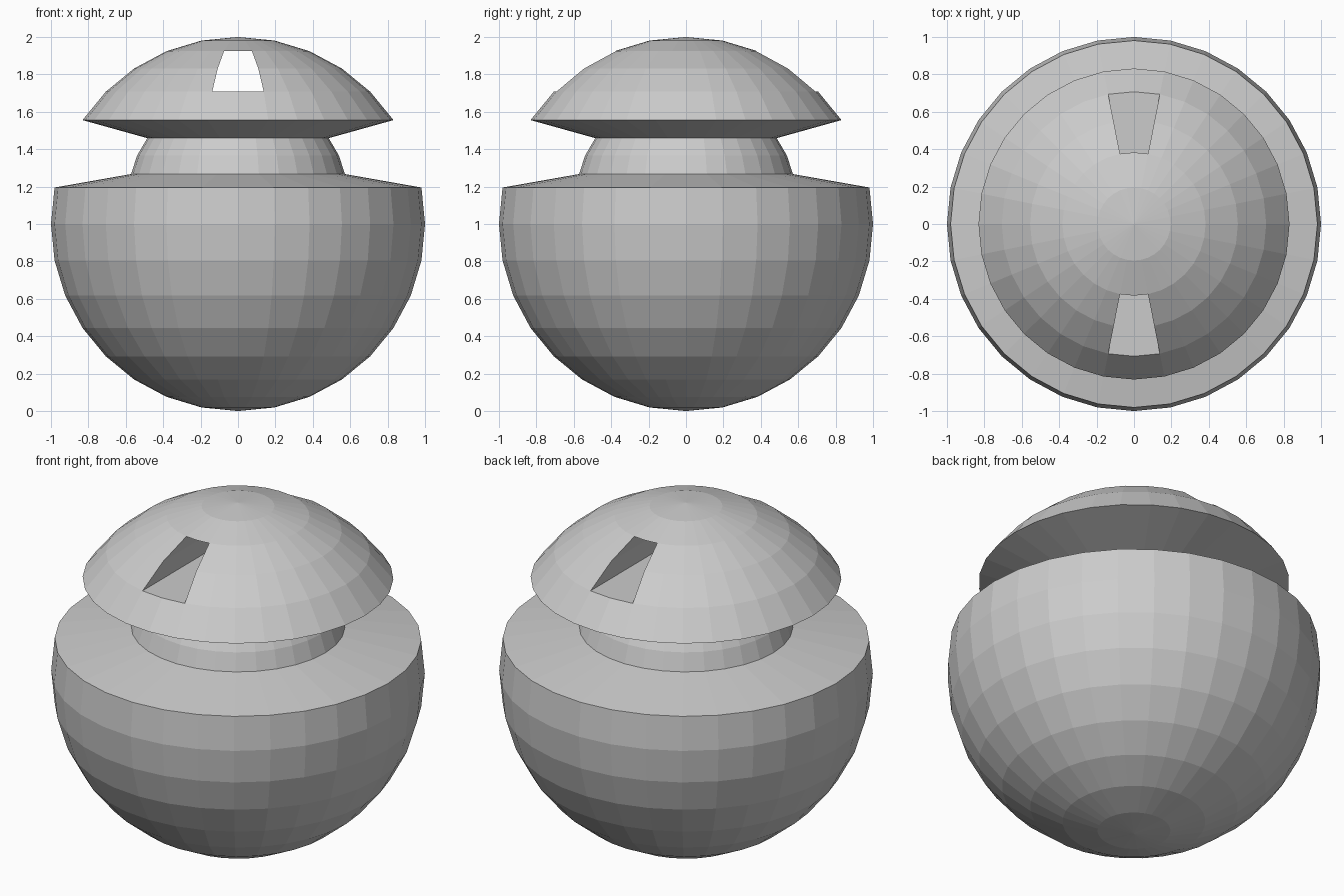
import bpy, bmesh, math

if "Cube" in bpy.data.objects:
    bpy.data.objects.remove(bpy.data.objects["Cube"])

SEG = 32
STEP = math.pi / 16

grey = bpy.data.materials.new("plain grey")
grey.diffuse_color = (0.6, 0.6, 0.6, 1)
grey.use_nodes = True
grey.node_tree.nodes["Principled BSDF"].inputs["Base Color"].default_value = grey.diffuse_color


def ring(k):
    """Radius and height of the k-th latitude ring (0 = equator, 8 = top pole)."""
    return math.cos(k * STEP), 1 + math.sin(k * STEP)


def lathe(name, profile, slot_rings=()):
    """Spin a profile; optionally bore a straight slot from front to back."""
    bm = bmesh.new()
    rows = []
    for r, z in profile:
        n = 1 if r < 1e-4 else SEG
        rows.append([bm.verts.new((r * math.cos(j * STEP), r * math.sin(j * STEP), z))
                     for j in range(n)])

    for i, (a, b) in enumerate(zip(rows, rows[1:])):
        for j in range(SEG):
            if i in slot_rings and j in (7, 8, 23, 24):
                continue
            k = (j + 1) % SEG
            if len(a) == 1:
                bm.faces.new((a[0], b[k], b[j]))
            elif len(b) == 1:
                bm.faces.new((a[j], a[k], b[0]))
            else:
                bm.faces.new((a[j], a[k], b[k], b[j]))

    # Tunnel walls joining the two slot openings
    if slot_rings:
        lo, hi = slot_rings[0], slot_rings[-1] + 1
        path = [(lo, -1), (lo, 0), (lo, 1)]
        path += [(i, 1) for i in range(lo + 1, hi)]
        path += [(hi, 1), (hi, 0), (hi, -1)]
        path += [(i, -1) for i in range(hi - 1, lo, -1)]
        front = [rows[i][24 + d] for i, d in path]
        back = [rows[i][8 - d] for i, d in path]
        for q in range(len(path)):
            p = (q + 1) % len(path)
            bm.faces.new((front[q], front[p], back[p], back[q]))

    bmesh.ops.recalc_face_normals(bm, faces=bm.faces[:])
    mesh = bpy.data.meshes.new(name)
    bm.to_mesh(mesh)
    bm.free()
    mesh.materials.append(grey)
    obj = bpy.data.objects.new(name, mesh)
    bpy.context.collection.objects.link(obj)
    return obj


# Round bowl with sloping shoulder
lathe("bowl_body", [ring(k) for k in range(-8, 2)] + [(0.572, 1.267)])

# Narrow neck
lathe("neck", [(0.572, 1.267), (0.539, 1.367), (0.485, 1.459)])

# Domed cap with sloping underside and a slot through it
lathe("domed_cap", [(0.485, 1.459)] + [ring(k) for k in range(3, 9)], slot_rings=(2, 3))
